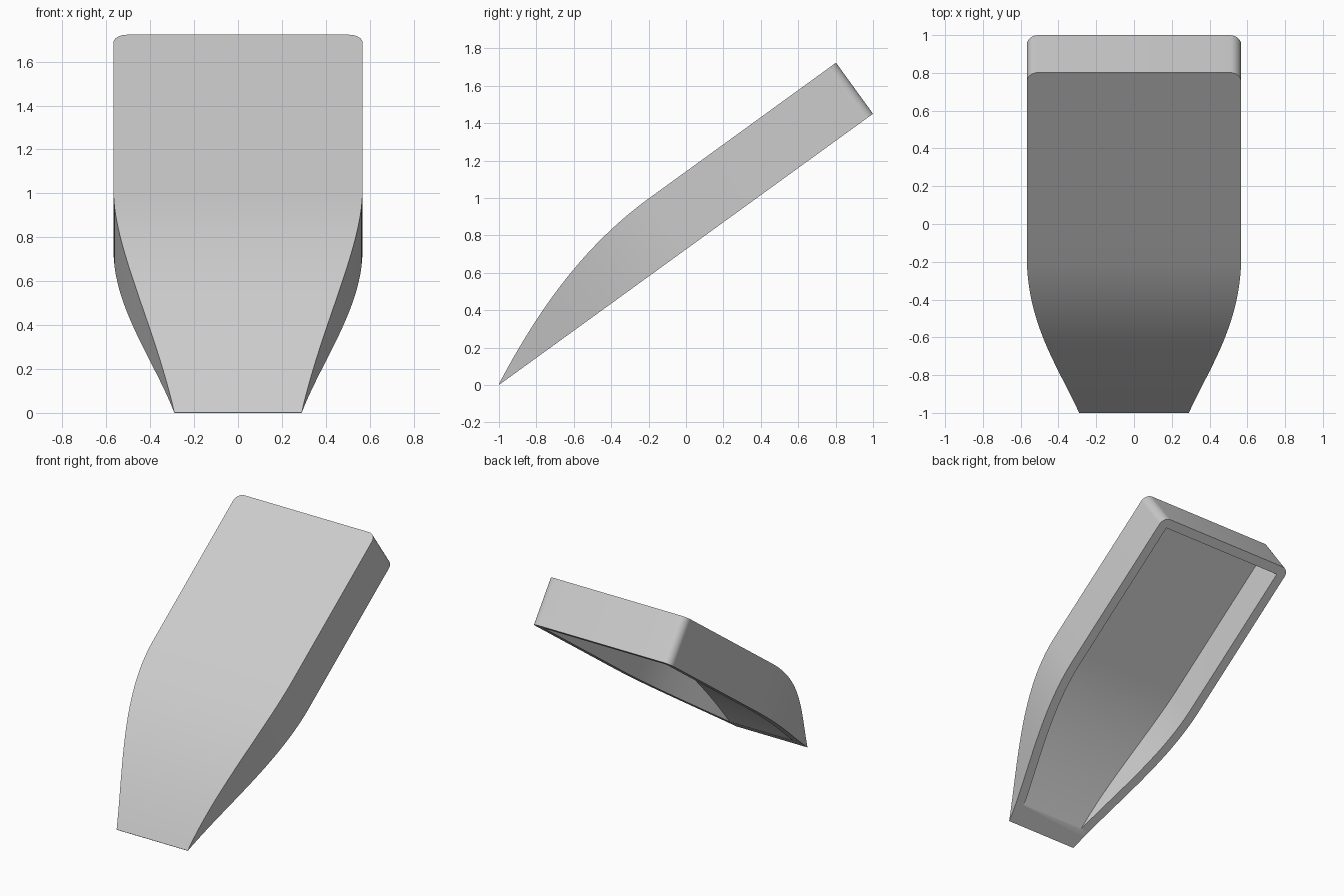
import bpy, bmesh, math
from mathutils import Matrix

if "Cube" in bpy.data.objects:
    bpy.data.objects.remove(bpy.data.objects["Cube"], do_unlink=True)

LENGTH, HALF_WIDTH, DEPTH = 2.47, 0.567, 0.337
CURVE_END, CORNER, WALL = 1.235, 0.06, 0.067
TILT = math.atan2(1.45, 2.0)

plastic = bpy.data.materials.new("light grey")
plastic.use_nodes = True
grey = (0.6, 0.6, 0.6, 1)
plastic.diffuse_color = grey
plastic.node_tree.nodes["Principled BSDF"].inputs["Base Color"].default_value = grey


def bezier(a, b, c, d, t):
    s = 1 - t
    value = s**3 * a + 3 * s * s * t * b + 3 * s * t * t * c + t**3 * d
    slope = 3 * (s * s * (b - a) + 2 * s * t * (c - b) + t * t * (d - c))
    return value, slope


def stations(inset, steps=24):
    """Cross-sections along the shell: distance, half width, height."""
    rows = []
    for i in range(steps + 1):
        t = i / steps
        u, du = bezier(0, 0.4, 0.8, CURVE_END, t)
        w, dw = bezier(0.29, 0.38, 0.56, HALF_WIDTH, t)
        v, dv = bezier(0.003, 0.2, DEPTH, DEPTH, t)
        rows.append((u, w - inset * math.hypot(1, dw / du),
                     v - inset * math.hypot(1, dv / du)))
    if inset:
        rows.append((LENGTH - inset, HALF_WIDTH - inset, DEPTH - inset))
    else:
        # rounded far corners
        for i in range(9):
            a = math.pi / 2 * i / 8
            rows.append((LENGTH - CORNER * (1 - math.sin(a)),
                         HALF_WIDTH - CORNER * (1 - math.cos(a)), DEPTH))
    return rows


def loft(name, rows, floor):
    bm = bmesh.new()
    rings = [[bm.verts.new(p) for p in ((-w, u, floor), (w, u, floor), (w, u, v), (-w, u, v))]
             for u, w, v in rows]
    for a, b in zip(rings, rings[1:]):
        for k in range(4):
            n = (k + 1) % 4
            bm.faces.new((a[k], a[n], b[n], b[k]))
    bm.faces.new(rings[0])
    bm.faces.new(rings[-1])
    bmesh.ops.recalc_face_normals(bm, faces=bm.faces)
    bm.transform(Matrix.Translation((0, -1, 0)) @ Matrix.Rotation(TILT, 4, "X"))
    mesh = bpy.data.meshes.new(name)
    bm.to_mesh(mesh)
    bm.free()
    mesh.materials.append(plastic)
    obj = bpy.data.objects.new(name, mesh)
    bpy.context.collection.objects.link(obj)
    return obj


# Tapered outer body, hollowed from underneath
shell = loft("hollow_shell", stations(0), 0)
cutter = loft("cavity_cutter", stations(WALL), -0.1)
cutter.hide_render = True

hollow = shell.modifiers.new("hollow", "BOOLEAN")
hollow.operation = "DIFFERENCE"
hollow.solver = "EXACT"
hollow.object = cutter
bpy.ops.object.select_all(action="DESELECT")
shell.select_set(True)
bpy.context.view_layer.objects.active = shell
bpy.ops.object.modifier_apply(modifier=hollow.name)
bpy.data.objects.remove(cutter, do_unlink=True)
bpy.ops.object.shade_smooth_by_angle(angle=math.radians(30))
